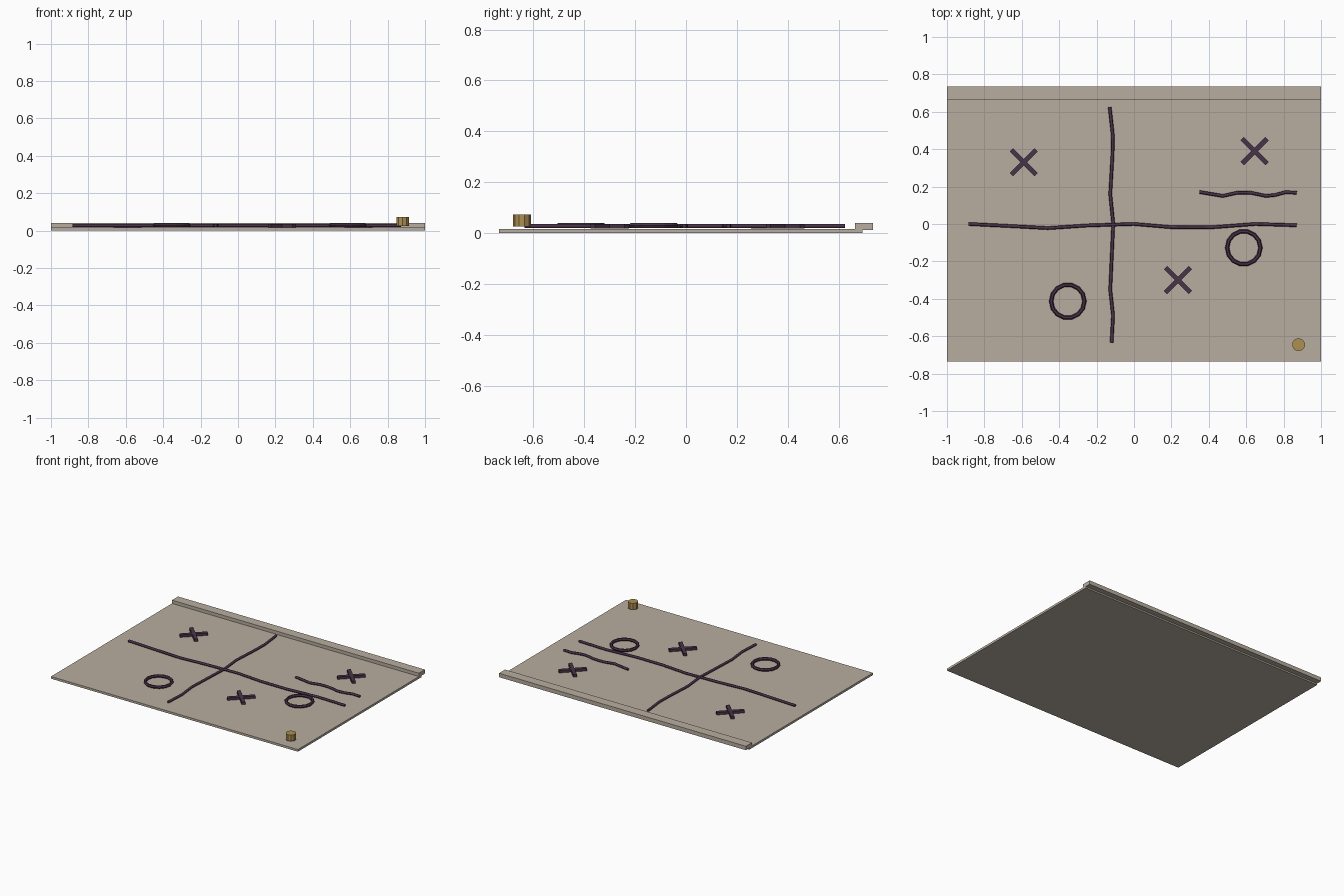
import bpy, math
from mathutils import Vector

if "Cube" in bpy.data.objects:
    bpy.data.objects.remove(bpy.data.objects["Cube"])


def material(name, rgb):
    m = bpy.data.materials.new(name)
    m.diffuse_color = (*rgb, 1)
    m.use_nodes = True
    m.node_tree.nodes["Principled BSDF"].inputs["Base Color"].default_value = m.diffuse_color
    return m


stone = material("warm_grey", (0.48, 0.42, 0.35))
ink = material("dark_plum", (0.066, 0.034, 0.066))
brass = material("brass", (0.42, 0.28, 0.085))


def finish(name, mat):
    o = bpy.context.object
    o.name = name
    o.data.materials.append(mat)
    return o


def box(name, lo, hi, mat, angle=0):
    lo, hi = Vector(lo), Vector(hi)
    bpy.ops.mesh.primitive_cube_add(size=1, location=(lo + hi) / 2, rotation=(0, 0, angle))
    o = finish(name, mat)
    o.scale = hi - lo
    return o


# board and raised back rail
box("board", (-1, -0.735, 0), (1, 0.695, 0.016), stone)
box("back_rail", (-1, 0.665, 0.011), (1, 0.735, 0.04), stone)


# hand-drawn strokes as thin tubes
def stroke(name, pts, r=0.009):
    c = bpy.data.curves.new(name, 'CURVE')
    c.dimensions = '3D'
    c.bevel_depth = r
    c.bevel_resolution = 1
    c.use_fill_caps = True
    s = c.splines.new('POLY')
    s.points.add(len(pts) - 1)
    for p, (x, y) in zip(s.points, pts):
        p.co = (x, y, 0.027, 1)
    c.materials.append(ink)
    bpy.context.collection.objects.link(bpy.data.objects.new(name, c))


stroke("long_stroke", [(-0.885, 0), (-0.66, -0.011), (-0.46, -0.022), (-0.25, -0.008), (0, 0),
                       (0.2, -0.017), (0.41, -0.018), (0.65, 0), (0.87, -0.007)])
stroke("cross_stroke", [(-0.13, 0.625), (-0.113, 0.47), (-0.115, 0.37), (-0.127, 0.16), (-0.111, 0),
                        (-0.127, -0.35), (-0.112, -0.49), (-0.12, -0.635)])
stroke("short_stroke", [(0.35, 0.171), (0.475, 0.15), (0.555, 0.168), (0.625, 0.167),
                        (0.705, 0.15), (0.755, 0.155), (0.81, 0.17), (0.87, 0.167)])

# cross marks
for x, y in [(-0.59, 0.33), (0.645, 0.39), (0.235, -0.30)]:
    for a in (45, -45):
        box("cross_mark_bar", (x - 0.094, y - 0.0125, 0.018), (x + 0.094, y + 0.0125, 0.036),
            ink, math.radians(a))

# ring marks
for x, y in [(-0.354, -0.413), (0.587, -0.127)]:
    bpy.ops.mesh.primitive_torus_add(major_segments=14, minor_segments=6, major_radius=0.089,
                                     minor_radius=0.011, location=(x, y, 0.029))
    finish("ring_mark", ink)

# corner peg
bpy.ops.mesh.primitive_cylinder_add(vertices=10, radius=0.035, depth=0.046,
                                    location=(0.88, -0.645, 0.049))
finish("corner_peg", brass)
